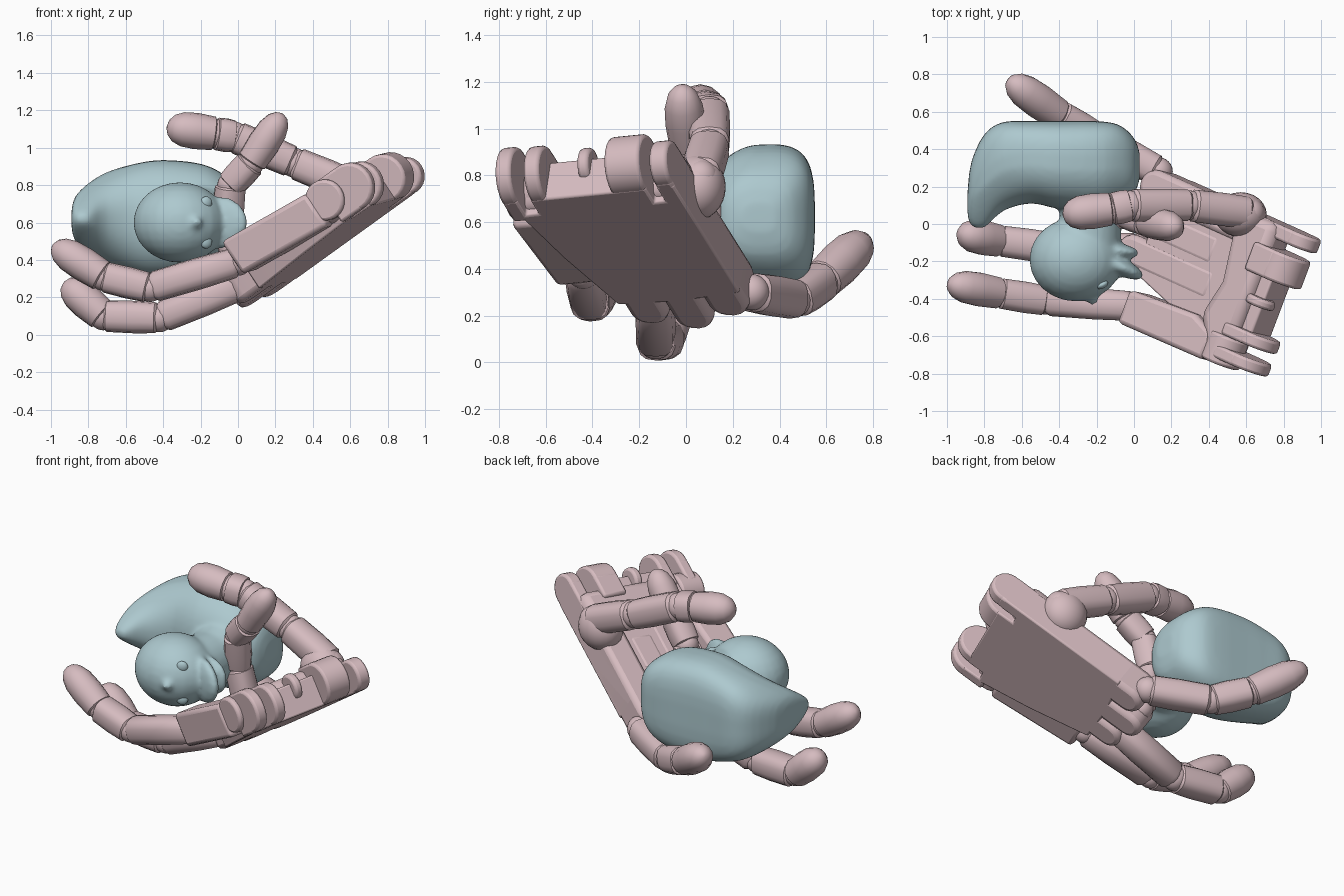
import bpy, bmesh, math
from mathutils import Vector, Matrix

if "Cube" in bpy.data.objects:
    bpy.data.objects.remove(bpy.data.objects["Cube"])


def material(name, rgb):
    m = bpy.data.materials.new(name)
    m.use_nodes = True
    m.diffuse_color = (*rgb, 1)
    m.node_tree.nodes["Principled BSDF"].inputs["Base Color"].default_value = (*rgb, 1)
    return m


PINK = material("dusty pink", (0.67, 0.5, 0.525))
TEAL = material("pale teal", (0.42, 0.585, 0.625))

# Tilted palm frame: a runs to the knuckles, b across, c out of the palm
U = Vector((0.763, -0.343, 0.55)).normalized()
V = Vector((0.36, 0.92, 0.1))
V = (V - U * V.dot(U)).normalized()
N = U.cross(V)
WRIST = Vector((0.98, -0.07, 0.78))
PALM = Matrix.Translation(WRIST) @ Matrix((-U, -V, N)).transposed().to_4x4()


def finish(name, bm, mat, bevel=0):
    bmesh.ops.recalc_face_normals(bm, faces=bm.faces)
    me = bpy.data.meshes.new(name)
    bm.to_mesh(me)
    bm.free()
    me.materials.append(mat)
    ob = bpy.data.objects.new(name, me)
    bpy.context.collection.objects.link(ob)
    if bevel:
        mod = ob.modifiers.new("rounded edges", 'BEVEL')
        mod.width, mod.segments, mod.limit_method = bevel, 2, 'ANGLE'
    return ob


def loft(bm, rings):
    loops = [[bm.verts.new(p) for p in ring] for ring in rings]
    n = len(loops[0])
    for lo, hi in zip(loops, loops[1:]):
        for i in range(n):
            bm.faces.new((lo[i], lo[(i + 1) % n], hi[(i + 1) % n], hi[i]))
    bm.faces.new(loops[0][::-1])
    bm.faces.new(loops[-1])


def power(v, e):
    return math.copysign(abs(v) ** e, v)


def tube(bm, p, q, radius, profile, sides=14, square=0.8):
    p, q = Vector(p), Vector(q)
    rot = (q - p).to_track_quat('Z', 'Y')
    rings = []
    for t, s in profile:
        ring = []
        for i in range(sides):
            w = 2 * math.pi * (i + 0.5) / sides
            off = Vector((power(math.cos(w), square), power(math.sin(w), square), 0))
            ring.append(p.lerp(q, t) + rot @ (off * radius * s))
        rings.append(ring)
    loft(bm, rings)


def ball(bm, centre, scale, turn=0):
    m = (Matrix.Translation(centre) @ Matrix.Rotation(math.radians(turn), 4, 'Z')
         @ Matrix.Diagonal((*scale, 1)))
    bmesh.ops.create_uvsphere(bm, u_segments=24, v_segments=14, radius=1, matrix=m)


def slab(name, outline, c0, c1, bevel=0.015, slope=0):
    bm = bmesh.new()
    loft(bm, [[PALM @ Vector((a, b, c + slope * a)) for a, b in outline] for c in (c0, c1)])
    return finish(name, bm, PINK, bevel)


def bar(name, a0, a1, b0, b1, c0, c1):
    # Bar with a half-round far end
    r, mid = (b1 - b0) / 2, (b0 + b1) / 2
    arc = [(a1 - r + r * math.cos(math.pi * (i / 8 - 0.5)),
            mid + r * math.sin(math.pi * (i / 8 - 0.5))) for i in range(9)]
    return slab(name, [(a0, b0)] + arc + [(a0, b1)], c0, c1, 0.03)


def disc(name, a, b0, b1, c, r):
    bm = bmesh.new()
    rings = [[PALM @ Vector((a + r * math.cos(i * math.pi / 12), b, c + r * math.sin(i * math.pi / 12)))
              for i in range(24)] for b in (b0, b1)]
    loft(bm, rings)
    return finish(name, bm, PINK, 0.015)


SHANK = [(0, 0.7), (0.07, 0.95), (0.45, 1), (0.93, 0.97), (1, 0.72)]
TIP = [(0, 0.8), (0.04, 1), (0.4, 1.08), (0.68, 1.02), (0.86, 0.8), (0.96, 0.48), (1, 0.12)]


def finger(name, pts, radius):
    last = len(pts) - 2
    for i, (p, q) in enumerate(zip(pts, pts[1:])):
        bm = bmesh.new()
        tube(bm, p, q, radius, TIP if i == last else SHANK, square=1 if i == last else 0.75)
        finish(f"{name}_{'tip' if i == last else 'segment'}_{i + 1}", bm, PINK)
        bm = bmesh.new()
        ball(bm, p, [radius * 0.88] * 3)
        finish(f"{name}_joint_{i + 1}", bm, PINK)


# Palm: back plate with two wrist notches, heel and knuckle bars
notches = [(0.05, 0.72), (0.16, 0.72), (0.16, 0.66), (0.05, 0.66),
           (0.05, 0.13), (0.16, 0.13), (0.16, 0.08), (0.05, 0.08)]
slab("palm_plate", [(0.05, 0), (0.88, 0), (0.9, 0.3), (0.88, 0.56), (0.5, 0.67), (0.05, 0.77)] + notches,
     0, 0.19, 0.01)
slab("palm_heel", [(0.12, 0), (0.4, 0.01), (0.33, 0.4), (0.38, 0.6), (0.28, 0.78), (0.12, 0.78)],
     0.03, 0.24, 0.05)
bar("index_metacarpal", 0.35, 1.06, 0.0, 0.18, 0, 0.21)
bar("middle_metacarpal", 0.45, 1.13, 0.19, 0.36, 0, 0.195)
bar("ring_metacarpal", 0.4, 1.06, 0.37, 0.54, 0, 0.195)
slab("little_metacarpal", [(0.26, 0.68), (0.4, 0.62), (0.82, 0.64), (0.82, 0.83), (0.26, 0.83)],
     0, 0.21, 0.025, 0.1)
disc("little_hub", 0.2, 0.66, 0.82, 0.15, 0.11)

# Wrist hinge lugs and the wheel between them
LUGS = [(0, 0.08, 0.1), (0.13, 0.29, 0.13), (0.59, 0.66, 0.125), (0.72, 0.79, 0.13)]
for i, (b0, b1, r) in enumerate(LUGS):
    disc(f"wrist_lug_{i + 1}", r - 0.08, b0, b1, r, r)
    slab(f"wrist_lug_root_{i + 1}", [(r - 0.08, b0), (0.2, b0), (0.2, b1), (r - 0.08, b1)], 0, 2 * r)
disc("wrist_wheel", 0.08, 0.4, 0.45, 0.17, 0.08)

# Fingers
finger("index_finger", [(0.13, 0.28, 0.3), (-0.2, 0.46, 0.27), (-0.4, 0.58, 0.35),
                        (-0.67, 0.77, 0.53)], 0.088)
finger("middle_finger", [(0.02, 0.09, 0.3), (-0.06, 0.09, 0.58), (-0.04, 0.05, 0.8),
                         (0.07, 0.01, 0.92), (0.24, -0.02, 1.18)], 0.08)
finger("ring_finger", [(0.02, -0.13, 0.27), (-0.42, -0.13, 0.09), (-0.72, -0.09, 0.1),
                       (-0.93, -0.05, 0.28)], 0.087)
finger("little_finger", [(0.0, -0.44, 0.39), (-0.47, -0.41, 0.25), (-0.72, -0.37, 0.31),
                         (-0.99, -0.32, 0.48)], 0.085)

# Thumb and its rounded mount
finger("thumb", [(0.62, 0.06, 0.79), (0.3, 0.1, 0.92), (-0.02, 0.1, 1.06), (-0.12, 0.08, 1.075),
                 (-0.38, 0.05, 1.11)], 0.09)
bm = bmesh.new()
ball(bm, (0.57, 0.05, 0.75), (0.14, 0.12, 0.14))
finish("thumb_mount", bm, PINK)

# Bath bird lying on its side: body sections are x, top y, base y, half width, top taper
SECTIONS = [(-0.89, 0.05, 0.17, 0.05, 0.2), (-0.87, -0.01, 0.33, 0.12, 0.5),
            (-0.8, -0.02, 0.48, 0.19, 0.6), (-0.7, 0.07, 0.545, 0.25, 0.3),
            (-0.55, 0.11, 0.55, 0.295, 0.1), (-0.4, 0.08, 0.55, 0.315, 0.1),
            (-0.2, 0.07, 0.55, 0.295, 0.1), (-0.08, 0.1, 0.53, 0.24, 0.1),
            (0, 0.16, 0.46, 0.16, 0), (0.03, 0.24, 0.38, 0.06, 0)]


def smooth_rows(rows, steps):
    # Catmull-Rom interpolation between the rows
    pad = [rows[0]] + rows + [rows[-1]]
    out = []
    for quad in zip(pad, pad[1:], pad[2:], pad[3:]):
        for k in range(steps):
            t = k / steps
            out.append([b + t * (c - a + t * (2 * a - 5 * b + 4 * c - d + t * (3 * (b - c) + d - a))) / 2
                        for a, b, c, d in zip(*quad)])
    return out + [rows[-1]]


bm = bmesh.new()
rings = []
for x, y0, y1, half, taper in smooth_rows(SECTIONS, 3):
    ring = []
    for i in range(40):
        w = 2 * math.pi * (i + 0.5) / 40
        # The base side is squarer than the rounded back
        e = 0.55 if math.cos(w) > 0 else 0.85
        cy = power(math.cos(w), e)
        z = 0.62 + half * power(math.sin(w), e) * (1 - taper * max(0, -cy))
        ring.append((x, (y0 + y1) / 2 + cy * (y1 - y0) / 2, z))
    rings.append(ring)
loft(bm, rings)
# Neck, head, tuft and open bill
tube(bm, (-0.24, -0.12, 0.6), (-0.22, 0.2, 0.61), 0.17, [(0, 1), (0.5, 0.98), (1, 1.25)], 24, 1)
ball(bm, (-0.31, -0.19, 0.6), (0.25, 0.225, 0.215))
tube(bm, (-0.24, -0.36, 0.6), (-0.21, -0.43, 0.6), 0.05, [(0, 1), (0.6, 0.7), (1, 0.3)], 12, 1)
ball(bm, (-0.1, -0.215, 0.6), (0.165, 0.05, 0.14), -25)
ball(bm, (-0.1, -0.14, 0.6), (0.13, 0.04, 0.12), -8)
bird = finish("bath_bird", bm, TEAL)
mod = bird.modifiers.new("blend", 'REMESH')
mod.mode, mod.voxel_size, mod.use_smooth_shade = 'VOXEL', 0.014, True
mod = bird.modifiers.new("soften", 'SMOOTH')
mod.factor, mod.iterations = 0.5, 8

# Raised eyes
for side, label in ((1, "upper"), (-1, "lower")):
    bm = bmesh.new()
    ball(bm, (-0.17, -0.325, 0.6 + side * 0.105), (0.034, 0.02, 0.034), 25)
    finish(f"eye_{label}", bm, TEAL)

# Smooth shading with crisp edges
bpy.ops.object.select_all(action='DESELECT')
for ob in bpy.context.collection.objects:
    if ob.type == 'MESH':
        ob.select_set(True)
        bpy.context.view_layer.objects.active = ob
bpy.ops.object.shade_smooth_by_angle(angle=math.radians(35))
